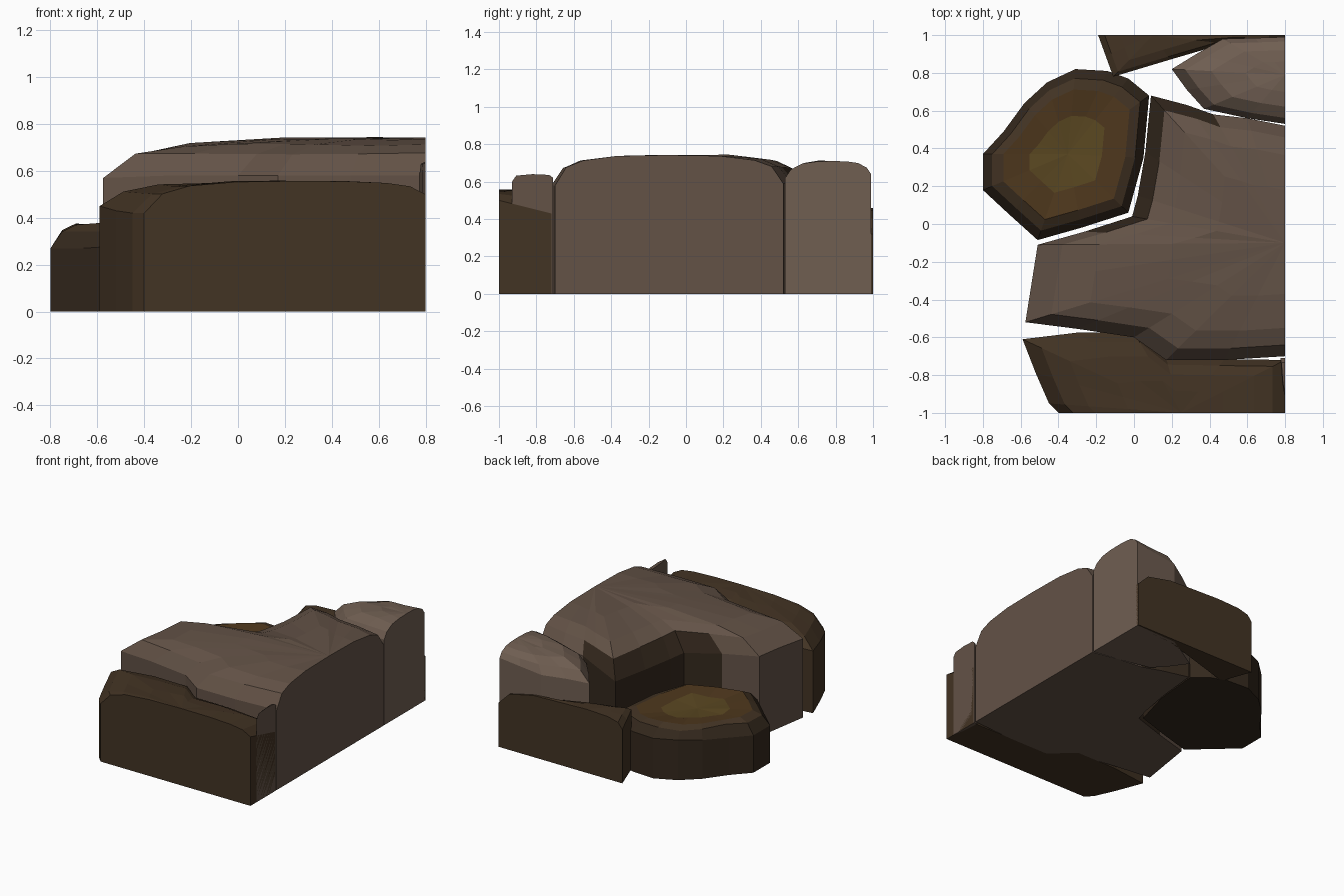
import bpy, bmesh, random

if "Cube" in bpy.data.objects:
    bpy.data.objects.remove(bpy.data.objects["Cube"])

random.seed(4)


def mat(name, r, g, b):
    m = bpy.data.materials.new(name)
    m.diffuse_color = (r, g, b, 1)
    m.use_nodes = True
    m.node_tree.nodes["Principled BSDF"].inputs["Base Color"].default_value = m.diffuse_color
    return m


TAUPE = mat("taupe_rock", .125, .085, .062)
PALE = mat("pale_rock", .16, .112, .083)
BROWN = mat("brown_rock", .055, .033, .017)
DARK = mat("dark_rock", .034, .021, .012)
OCHRE = mat("ochre_moss", .10, .062, .015)
RUST = mat("rust_rock", .075, .038, .012)


def rock(name, rim, centre, rings, mats, dark=(), jitter=.008):
    """Stone with upright walls; rings (t, h) step from the rim to the centre.
    Outline points on a cut plane stay on it, as the centre lies on it too."""
    c = centre
    levels = [[(x, y, 0) for x, y, z in rim], list(rim)]
    for t, h in rings:
        ring = []
        for x, y, z in rim:
            px, py = x + (c[0] - x) * t, y + (c[1] - y) * t
            pz = z + (c[2] - z) * h
            if px < .79 and abs(py) < .99:
                pz += random.uniform(-jitter, jitter)
            ring.append((px, py, pz))
        levels.append(ring)
    bm = bmesh.new()
    vs = [[bm.verts.new(p) for p in ring] for ring in levels]
    top = bm.verts.new(c)
    n = len(rim)
    bm.faces.new(vs[0][::-1])
    for i in range(n):
        j = (i + 1) % n
        for k in range(len(vs) - 1):
            f = bm.faces.new((vs[k][i], vs[k][j], vs[k + 1][j], vs[k + 1][i]))
            f.material_index = min(k, len(mats) - 1)
            if i in dark and k < 2:
                f.material_index = len(mats)
        f = bm.faces.new((vs[-1][i], vs[-1][j], top))
        f.material_index = len(mats) - 1
    bmesh.ops.recalc_face_normals(bm, faces=bm.faces)
    me = bpy.data.meshes.new(name)
    bm.to_mesh(me)
    bm.free()
    for m in list(mats) + [DARK]:
        me.materials.append(m)
    ob = bpy.data.objects.new(name, me)
    bpy.context.collection.objects.link(ob)
    return ob


# Large central boulder, cut flat on the right
rock("main_boulder",
     [(.8, .52, .59), (.60, .56, .60), (.42, .58, .60), (.28, .63, .58),
      (.09, .68, .54), (.06, .38, .52), (.02, .15, .52), (-.01, .04, .53),
      (-.26, -.04, .56), (-.51, -.11, .58), (-.54, -.30, .58),
      (-.575, -.52, .57), (-.30, -.555, .58), (0, -.60, .58),
      (.17, -.72, .58), (.48, -.72, .58), (.8, -.70, .58)],
     (.8, -.1, .742), [(.1, .6), (.25, .82), (.55, .97)],
     [TAUPE], dark=(2, 3, 4, 5, 6, 7))

# Front slab, cut flat on the front
rock("front_slab",
     [(.8, -1, .50), (.8, -.72, .43), (.48, -.715, .46), (.17, -.71, .48),
      (0, -.575, .47), (-.30, -.575, .46), (-.59, -.61, .45),
      (-.52, -.79, .43), (-.45, -.95, .42), (-.40, -1, .42)],
     (.25, -1, .557), [(.12, .6), (.3, .85), (.6, .97)], [BROWN], jitter=.006)

# Low round stone on the left with a mossy top
rock("round_stone",
     [(-.80, .37, .27), (-.80, .18, .27), (-.66, .05, .27), (-.51, -.085, .28),
      (-.28, -.02, .28), (-.03, .06, .28), (.05, .35, .28), (.08, .68, .28),
      (-.03, .77, .29), (-.14, .81, .29), (-.31, .82, .29), (-.46, .75, .29),
      (-.58, .64, .28), (-.69, .49, .27)],
     (-.35, .37, .345), [(.11, 1), (.24, 1.35), (.55, 1.2)],
     [DARK, DARK, BROWN, RUST, OCHRE])

# Back boulder on the right corner
rock("back_boulder",
     [(.8, .53, .62), (.60, .56, .60), (.37, .61, .57), (.28, .71, .55),
      (.20, .82, .55), (.33, .90, .58), (.47, .98, .60), (.64, .985, .62),
      (.8, .99, .64)],
     (.8, .79, .71), [(.12, .5), (.35, .85), (.65, .97)], [PALE])

# Back slab, cut flat on the back
rock("back_slab",
     [(.8, 1, .32), (.8, .98, .32), (.48, .955, .38), (.19, .87, .43),
      (-.11, .78, .43), (-.15, .89, .41), (-.19, 1, .39)],
     (.1, 1, .46), [(.12, .6), (.4, .9)], [BROWN], jitter=.004)

# Thin sliver of stone at the right front edge
rock("edge_sliver",
     [(.8, -.93, .60), (.785, -.84, .59), (.775, -.71, .59), (.8, -.71, .62)],
     (.8, -.82, .64), [(.2, .8)], [TAUPE], jitter=0)
